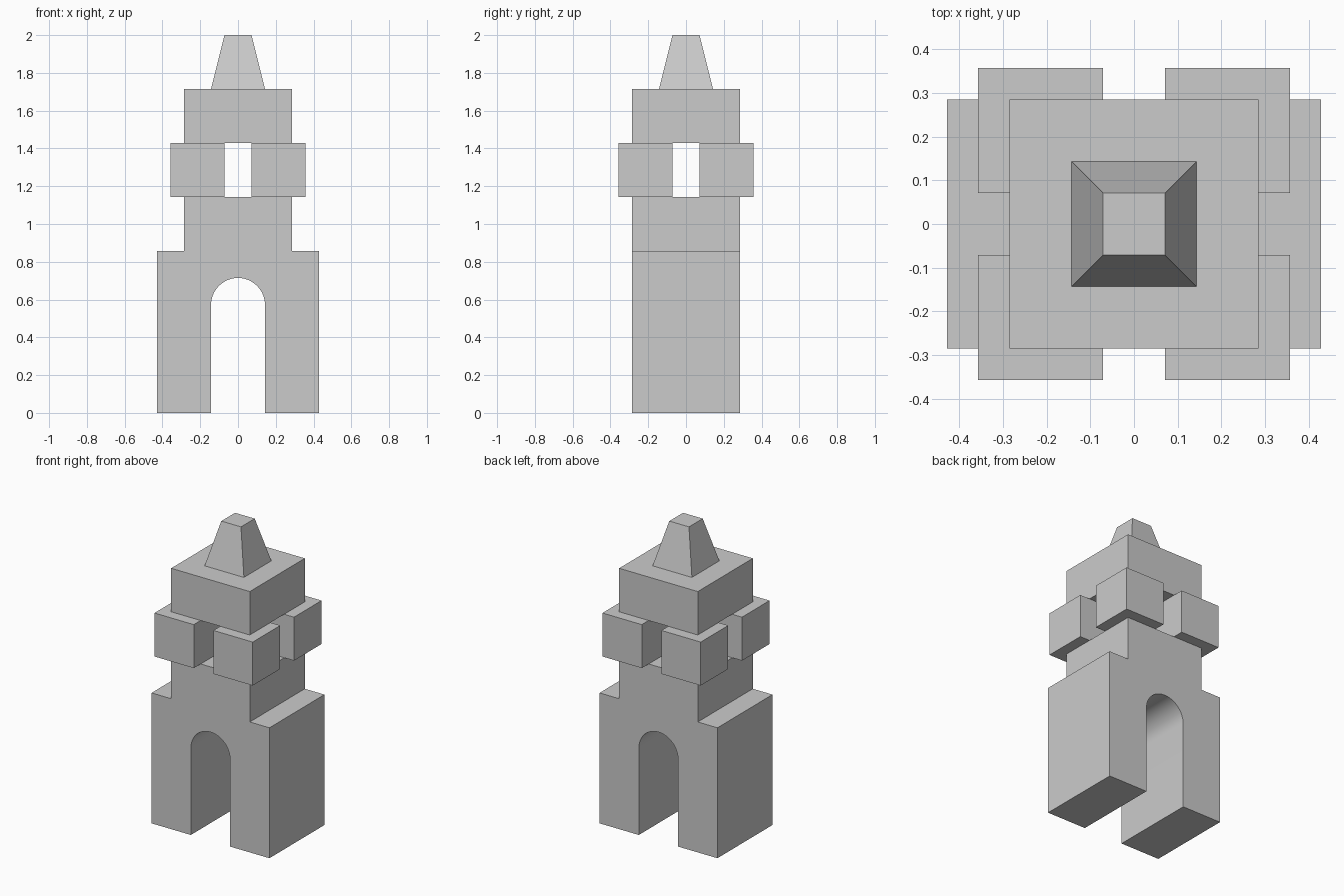
import bpy, bmesh, math

if "Cube" in bpy.data.objects:
    bpy.data.objects.remove(bpy.data.objects["Cube"])

U = 1 / 7  # design module: the tower is 14 modules tall


def add_object(name, bm):
    bmesh.ops.recalc_face_normals(bm, faces=bm.faces[:])
    mesh = bpy.data.meshes.new(name)
    bm.to_mesh(mesh)
    bm.free()
    obj = bpy.data.objects.new(name, mesh)
    bpy.context.collection.objects.link(obj)
    return obj


def tapered_block(name, x, y, z0, z1, half, top_half=None):
    """Square block centred on (x, y), optionally narrower at the top."""
    bm = bmesh.new()
    bmesh.ops.create_cube(bm, size=2)
    for v in bm.verts:
        h = half if v.co.z < 0 or top_half is None else top_half
        v.co = ((x + v.co.x * h) * U, (y + v.co.y * h) * U,
                (z0 if v.co.z < 0 else z1) * U)
    return add_object(name, bm)


# Gate and tower shaft: one stepped profile with an arched opening
SEGMENTS = 24
arch = [(math.cos(math.pi * i / SEGMENTS), 4 + math.sin(math.pi * i / SEGMENTS))
        for i in range(SEGMENTS + 1)]
profile = [(-1, 0), (-3, 0), (-3, 6), (-2, 6), (-2, 8),
           (2, 8), (2, 6), (3, 6), (3, 0), (1, 0)] + arch
bm = bmesh.new()
front = bm.faces.new([bm.verts.new((x * U, -2 * U, z * U)) for x, z in profile])
back = bmesh.ops.extrude_face_region(bm, geom=[front], use_keep_orig=True)
bmesh.ops.translate(bm, vec=(0, 4 * U, 0),
                    verts=[g for g in back["geom"] if isinstance(g, bmesh.types.BMVert)])
gate = add_object("arched_gate", bm)

# Smooth vault with sharp corners
bpy.context.view_layer.objects.active = gate
gate.select_set(True)
bpy.ops.object.shade_smooth_by_angle(angle=math.radians(30))

# Four overhanging corner blocks of the open lookout
for side_x, x in (("left", -1.5), ("right", 1.5)):
    for side_y, y in (("front", -1.5), ("back", 1.5)):
        tapered_block(f"corner_block_{side_y}_{side_x}", x, y, 8, 10, 1)

# Upper block and tapered spire
tapered_block("upper_block", 0, 0, 10, 12, 2)
tapered_block("spire", 0, 0, 12, 14, 1, 0.5)
